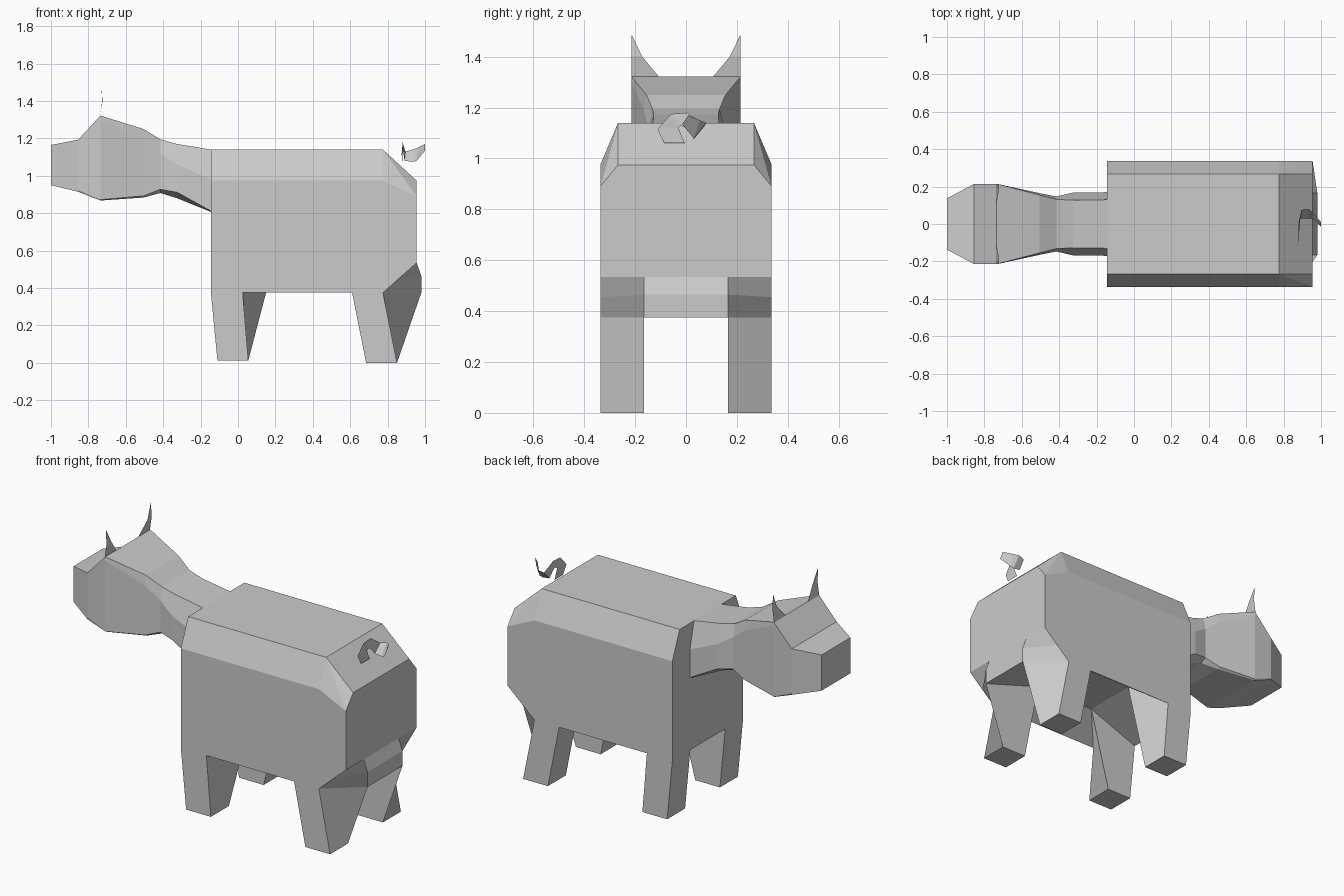
import bpy, bmesh


def finish(name, bm):
    bmesh.ops.recalc_face_normals(bm, faces=bm.faces)
    mesh = bpy.data.meshes.new(name)
    bm.to_mesh(mesh)
    bm.free()
    ob = bpy.data.objects.new(name, mesh)
    bpy.context.collection.objects.link(ob)
    return ob


def loft(name, rings, closed=True, caps=(0, -1), skip=()):
    """Skin a row of cross-sections; skip holds (row, column) openings."""
    bm = bmesh.new()
    vs = [[bm.verts.new(p) for p in r] for r in rings]
    n = len(vs[0])
    for r, (a, b) in enumerate(zip(vs, vs[1:])):
        for i in range(n if closed else n - 1):
            if (r, i) not in skip:
                j = (i + 1) % n
                bm.faces.new((a[i], a[j], b[j], b[i]))
    for c in caps if closed else ():
        bm.faces.new(vs[c])
    return finish(name, bm)


# Body with chamfered top and rump, open underneath
W, T, I = 0.337, 0.267, 0.166
bm = bmesh.new()
for s in (-1, 1):
    for x in (-0.145, 0.775):
        for y, z in ((W, 0.375), (W, 0.975), (T, 1.14)):
            bm.verts.new((x, s * y, z))
    for y, z in ((W, 0.535), (W, 0.89), (T, 0.975)):
        bm.verts.new((0.955, s * y, z))
bmesh.ops.convex_hull(bm, input=bm.verts)
bmesh.ops.dissolve_limit(bm, angle_limit=0.02, verts=bm.verts, edges=bm.edges)
bm.normal_update()
under = [f for f in bm.faces if f.normal.z < -0.3]
bmesh.ops.delete(bm, geom=under, context='FACES')
finish("body", bm)

# Arched belly and lower rump, left open above the legs: outer (x, z), inner (x, z)
arch = [((-0.145, 0.375), (-0.145, 0.375)),
        ((0.025, 0.375), (0.183, 0.50)),
        ((0.61, 0.375), (0.585, 0.50)),
        ((0.775, 0.375), (0.98, 0.375)),
        ((0.86, 0.455), (0.98, 0.465)),
        ((0.955, 0.535), (0.955, 0.535))]
loft("belly", [[(o[0], -W, o[1]), (i[0], -I, i[1]), (i[0], I, i[1]), (o[0], W, o[1])]
               for o, i in arch], closed=False,
     skip={(0, 0), (0, 2), (2, 0), (2, 2)})

# Legs and ears, one of each per side
for s, side in ((-1, "right"), (1, "left")):
    for name, k, x0, x1, z in (("front_leg_", 0, -0.11, 0.055, 0.013),
                               ("back_leg_", 2, 0.685, 0.85, 0.0)):
        (of, nf), (ob, nb) = arch[k:k + 2]
        top = [(of[0], s * W, of[1]), (ob[0], s * W, ob[1]),
               (nb[0], s * I, nb[1]), (nf[0], s * I, nf[1])]
        foot = [(x0, s * W, z), (x1, s * W, z), (x1, s * I, z), (x0, s * I, z)]
        loft(name + side, [top, foot], caps=(-1,))

    loft("ear_" + side, [
        [(-0.738, s * 0.215, 1.32), (-0.738, s * 0.105, 1.32)],
        [(-0.726, s * 0.215, 1.40), (-0.724, s * 0.172, 1.40)],
        [(-0.731, s * 0.215, 1.483), (-0.731, s * 0.212, 1.483)]], closed=False)

# Head and neck: x, top (y, z), shoulder (y, z), lower side (y, z), underside (y, z)
sections = [
    (-1.0, (0.137, 1.165), (0.137, 1.15), (0.137, 0.96), (0.137, 0.95)),
    (-0.855, (0.214, 1.193), (0.214, 1.18), (0.214, 0.925), (0.214, 0.915)),
    (-0.735, (0.215, 1.322), (0.215, 1.30), (0.215, 0.873), (0.207, 0.868)),
    (-0.505, (0.155, 1.25), (0.165, 1.19), (0.165, 0.893), (0.15, 0.884)),
    (-0.415, (0.132, 1.195), (0.147, 1.12), (0.147, 0.928), (0.11, 0.908)),
    (-0.325, (0.127, 1.17), (0.168, 1.06), (0.165, 0.912), (0.10, 0.88)),
    (-0.14, (0.13, 1.14), (0.17, 0.98), (0.17, 0.81), (0.16, 0.805)),
]
loft("head_and_neck", [
    [(x, y, z) for y, z in half] + [(x, -y, z) for y, z in reversed(half)]
    for x, *half in sections])

# Curly ribbon tail
loft("tail", [
    [(0.88, -0.085, 1.06), (0.88, -0.005, 1.06)],
    [(0.875, -0.112, 1.115), (0.88, -0.03, 1.12)],
    [(0.88, -0.06, 1.175), (0.885, -0.02, 1.13)],
    [(0.88, 0.005, 1.18), (0.885, 0.0, 1.12)],
    [(0.895, 0.075, 1.13), (0.89, 0.03, 1.08)],
    [(0.935, 0.08, 1.14), (0.935, 0.03, 1.075)],
    [(0.96, 0.055, 1.15), (0.955, 0.03, 1.08)],
    [(1.0, 0.01, 1.17), (1.0, -0.015, 1.135)]], closed=False)
